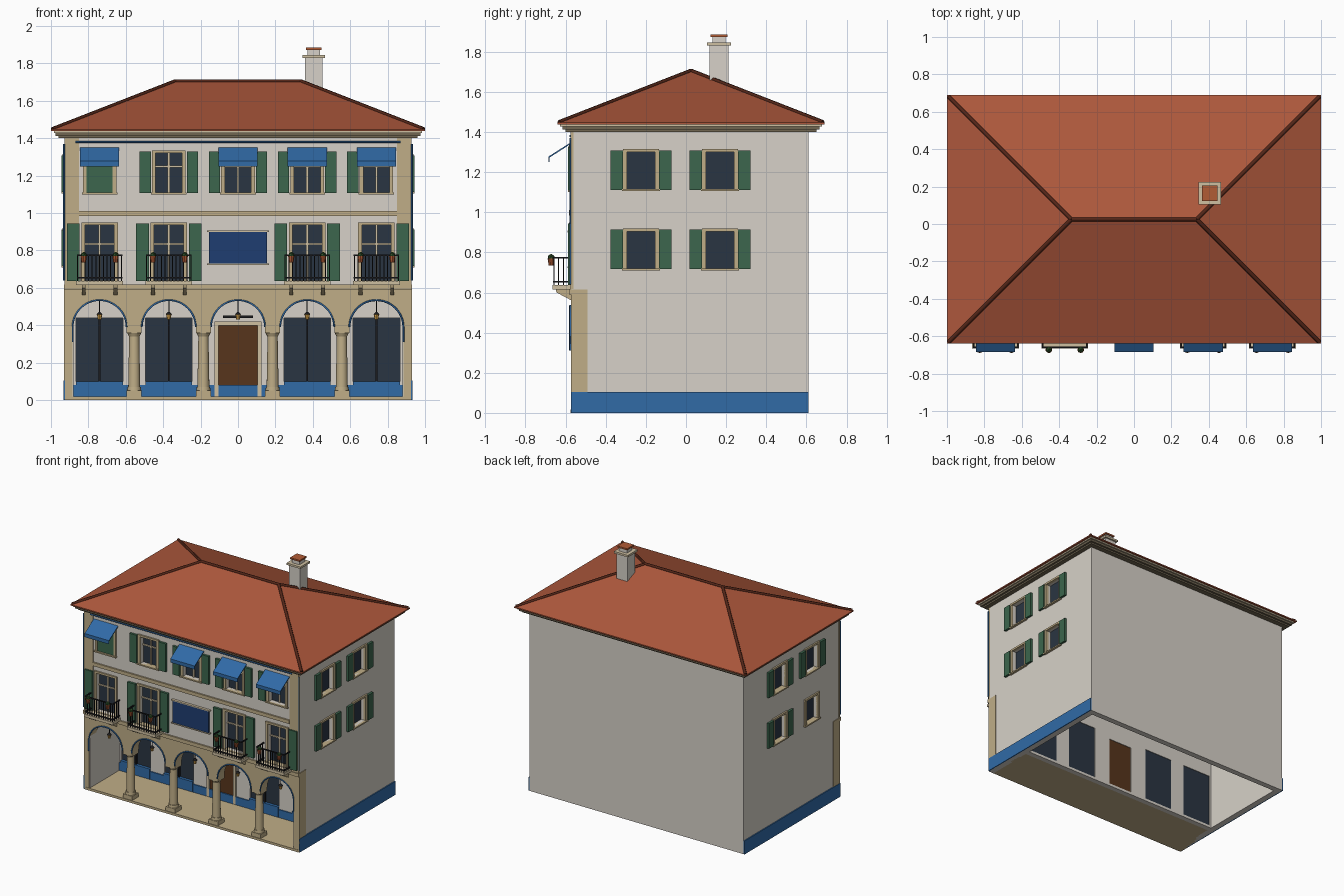
import bpy, bmesh, math
from mathutils import Matrix, Vector

if "Cube" in bpy.data.objects:
    bpy.data.objects.remove(bpy.data.objects["Cube"])

PAL = dict(wall=(214, 208, 199), stone=(190, 172, 134), trim=(205, 190, 160), blue=(52, 106, 165),
           navy=(36, 64, 112), green=(62, 102, 78), glass=(46, 56, 68), door=(88, 56, 34),
           roof=(172, 88, 62), ridge=(84, 42, 30), iron=(34, 34, 36), soffit=(112, 102, 82),
           lamp=(225, 170, 80), pot=(176, 92, 56), leaf=(50, 80, 45))
MATS = {}
for k, c in PAL.items():
    MATS[k] = bpy.data.materials.new(k)
    MATS[k].diffuse_color = (*[(v / 255) ** 2.2 for v in c], 1)

parts = {}


def part(name, col):
    return parts.setdefault(name, (bmesh.new(), col))[0]


def place(face, u, d, z):
    """Wall coordinates (along, outward, up) to world."""
    return {'front': (u, -0.57 - d, z), 'arcade': (u, -0.2 - d, z),
            'right': (0.925 + d, u, z), 'left': (-0.925 - d, u, z)}[face]


def box(name, col, u0, u1, d0, d1, z0, z1, face='front'):
    a, b = Vector(place(face, u0, d0, z0)), Vector(place(face, u1, d1, z1))
    s = b - a
    m = Matrix.Translation((a + b) / 2) @ Matrix.Diagonal((abs(s.x), abs(s.y), abs(s.z), 1))
    bmesh.ops.create_cube(part(name, col), size=1, matrix=m)


def wbox(name, col, x0, x1, y0, y1, z0, z1):
    box(name, col, x0, x1, -0.57 - y0, -0.57 - y1, z0, z1)


def cone(name, col, x, y, z0, z1, r0, r1, n=16):
    bmesh.ops.create_cone(part(name, col), cap_ends=True, segments=n, radius1=r0, radius2=r1,
                          depth=z1 - z0, matrix=Matrix.Translation((x, y, (z0 + z1) / 2)))


def extrude(bm, faces, vec):
    r = bmesh.ops.extrude_face_region(bm, geom=faces, use_keep_orig=True)
    bmesh.ops.translate(bm, vec=vec, verts=[v for v in r['geom'] if isinstance(v, bmesh.types.BMVert)])


def prism(name, col, pts, lo, hi, axis='x'):
    bm = part(name, col)
    vs = [bm.verts.new((lo, p, q) if axis == 'x' else (p, lo, q)) for p, q in pts]
    extrude(bm, [bm.faces.new(vs)], (hi - lo, 0, 0) if axis == 'x' else (0, hi - lo, 0))


def holed_wall(name, face, u0, u1, z0, z1, holes, thick=0.045):
    """Wall panel made from a cell grid with rectangular openings left out."""
    bm = part(name, 'wall')
    us = sorted({u0, u1, *[h[0] for h in holes], *[h[1] for h in holes]})
    zs = sorted({z0, z1, *[h[2] for h in holes], *[h[3] for h in holes]})
    g = {(i, j): bm.verts.new(place(face, u, 0, z)) for i, u in enumerate(us) for j, z in enumerate(zs)}
    faces = []
    for i in range(len(us) - 1):
        for j in range(len(zs) - 1):
            u, z = (us[i] + us[i + 1]) / 2, (zs[j] + zs[j + 1]) / 2
            if not any(h[0] < u < h[1] and h[2] < z < h[3] for h in holes):
                faces.append(bm.faces.new([g[i, j], g[i + 1, j], g[i + 1, j + 1], g[i, j + 1]]))
    extrude(bm, faces, Vector(place(face, 0, -thick, 0)) - Vector(place(face, 0, 0, 0)))
    bmesh.ops.delete(bm, geom=[v for v in bm.verts if not v.link_faces], context='VERTS')


def tube(name, col, paths, r):
    cu = bpy.data.curves.new(name, 'CURVE')
    cu.dimensions, cu.bevel_depth, cu.bevel_resolution, cu.use_fill_caps = '3D', r, 1, True
    for pts in paths:
        s = cu.splines.new('POLY')
        s.points.add(len(pts) - 1)
        for p, c in zip(s.points, pts):
            p.co = (*c, 1)
    cu.materials.append(MATS[col])
    bpy.context.collection.objects.link(bpy.data.objects.new(name, cu))


def window(face, c, z0, z1, hw, bars=True, sides=(-1, 1), off=0.1, sw=0.065):
    """Glass, casement, stone surround, sill and shutters."""
    box('window_glass', 'glass', c - hw, c + hw, -0.04, -0.03, z0, z1, face)
    if bars:
        box('window_bars', 'trim', c - .006, c + .006, -0.03, -0.02, z0, z1, face)
        zb = z0 + (z1 - z0) * 0.66
        box('window_bars', 'trim', c - hw, c + hw, -0.03, -0.02, zb - .005, zb + .005, face)
    for s in (-1, 1):
        box('window_surrounds', 'stone', c + s * hw, c + s * (hw + .02), -.01, .01, z0, z1, face)
    box('window_surrounds', 'stone', c - hw - .02, c + hw + .02, -.01, .012, z1, z1 + .015, face)
    box('window_surrounds', 'stone', c - hw - .025, c + hw + .025, -.03, .018, z0 - .01, z0, face)
    for s in sides:
        box('shutters', 'green', c + s * off, c + s * (off + sw), 0, .018, z0 - .003, z1 + .008, face)


BAYS = [-0.74, -0.37, 0, 0.37, 0.74]
BALC = [-0.74, -0.37, 0.37, 0.74]

# upper front wall and its windows
holed_wall('front_wall', 'front', -.925, .925, .6, 1.4,
           [(b - .078, b + .078, .64, .935) for b in BALC] + [(b - .07, b + .07, 1.11, 1.32) for b in BAYS])
for b in BALC:
    outer = (-1,) if b < -.5 else (1,) if b > .5 else (-1, 1)
    window('front', b, .64, .935, .078, sides=outer, off=.107, sw=.068)
for b in BAYS:
    window('front', b, 1.11, 1.32, .07, sides=() if b < -.5 else (-1,) if b > .5 else (-1, 1), off=.096, sw=.06)
box('shutters', 'green', -.81, -.67, -.02, .005, 1.11, 1.32)

# side walls, side windows, blue plinth
for f in ('right', 'left'):
    spots = [(y, z) for y in (-.225, .17) for z in (.72, 1.115)]
    holed_wall(f + '_wall', f, -.57, .61, 0, 1.4, [(y - .07, y + .07, z, z + .185) for y, z in spots])
    for y, z in spots:
        bare = f == 'left' and y < 0 and z < 1
        window(f, y, z, z + .185, .07, False, () if bare else (-1, 1), .09, .062)
    box('side_plinth', 'blue', -.572, .61, 0, .008, 0, .105, f)
wbox('back_wall', 'wall', -.925, .925, .565, .61, 0, 1.4)

# arcade front with five arches
R, ZC = .144, .39
outline = [(-.93, 0), (-.93, .615), (.93, .615), (.93, 0), (.884, 0)]
arcs = []
for b in reversed(BAYS):
    arc = [(b + R * math.cos(i * math.pi / 24), ZC + R * math.sin(i * math.pi / 24)) for i in range(25)]
    outline += arc
    arcs.append([(x, -.577, z) for x, z in arc])
prism('arcade_front', 'stone', outline + [(-.884, 0)], -.572, -.49, 'y')
arcs[0].insert(0, (.884, -.577, .31))
arcs[-1].append((-.884, -.577, .31))
tube('arch_light_tubes', 'blue', arcs, .005)

# columns
for c in (-.555, -.185, .185, .555):
    wbox('column_blocks', 'stone', c - .04, c + .04, -.57, -.49, .015, .05)
    cone('column_shafts', 'stone', c, -.53, .05, .07, .038, .036)
    cone('column_shafts', 'stone', c, -.53, .07, .345, .032, .027)
    cone('column_shafts', 'stone', c, -.53, .34, .36, .028, .038)
    wbox('column_blocks', 'stone', c - .04, c + .04, -.57, -.49, .36, .392)

# arcade floor, ceiling, back wall with shop windows and door
wbox('arcade_floor', 'stone', -.92, .92, -.575, -.2, 0, .018)
wbox('arcade_ceiling', 'wall', -.88, .88, -.53, -.16, .58, .6)
holed_wall('arcade_back_wall', 'arcade', -.885, .885, 0, .6,
           [(b - .125, b + .125, .02, .44) for b in BALC] + [(-.105, .105, .02, .4)], .04)
for b in BALC:
    box('shop_glass', 'glass', b - .125, b + .125, -.035, -.01, .02, .44, 'arcade')
    box('shop_mullions', 'iron', b - .005, b + .005, -.01, .004, .1, .44, 'arcade')
    box('shop_panels', 'blue', b - .125, b + .125, -.01, .012, .02, .1, 'arcade')
box('door', 'door', -.105, .105, -.035, -.005, .02, .4, 'arcade')
for s in (-1, 1):
    box('door_frame', 'trim', s * .105, s * .125, -.01, .01, .02, .42, 'arcade')
box('door_frame', 'trim', -.105, .105, -.01, .01, .4, .42, 'arcade')
box('door_lamp_bar', 'iron', -.08, .08, 0, .02, .44, .452, 'arcade')
box('arcade_dado', 'blue', -.88, .88, 0, .008, .018, .08, 'arcade')

# hanging lanterns
for b in BAYS:
    cone('lantern_rods', 'iron', b, -.53, .46, .535, .003, .003, 6)
    cone('lantern_caps', 'iron', b, -.53, .457, .472, .018, .004, 8)
    cone('lantern_glass', 'lamp', b, -.53, .43, .457, .009, .014, 8)

# string courses, corner pilasters, downpipes
box('string_courses', 'stone', -.93, .93, 0, .012, .59, .618)
box('string_courses', 'stone', -.85, .85, 0, .012, .985, 1.012)
for s in (-1, 1):
    box('corner_pilasters', 'stone', s * .85, s * .927, -.01, .006, .618, 1.4)
tube('blue_pipes', 'blue', [[(s * .93, -.577, .64), (s * .93, -.577, 1.37)] for s in (-1, 1)]
     + [[(-.87, -.577, 1.38), (.87, -.577, 1.38)]], .005)

# central panel
box('front_panel', 'navy', -.155, .155, 0, .015, .725, .9)
for z in (.722, .9):
    box('panel_trim', 'trim', -.165, .165, 0, .02, z, z + .008)

# balconies with railings and flower pots
for b in BALC:
    wbox('balcony_slabs', 'trim', b - .125, b + .125, -.665, -.57, .615, .637)
    for s in (-1, 1):
        prism('balcony_brackets', 'stone', [(-.57, .617), (-.65, .617), (-.645, .6), (-.57, .56)],
              b + s * .085 - .01, b + s * .085 + .01)
        for y in (-.635, -.61, -.585):
            cone('balcony_bars', 'iron', b + s * .118, y, .637, .77, .003, .003, 6)
        for z in (.65, .77):
            wbox('balcony_rails', 'iron', b + s * .114, b + s * .122, -.66, -.57, z, z + .008)
        x = b + s * .085
        cone('flower_pots', 'pot', x, -.672, .735, .77, .012, .018, 10)
        bmesh.ops.create_icosphere(part('flower_leaves', 'leaf'), subdivisions=1, radius=.018,
                                   matrix=Matrix.Translation((x, -.672, .775)))
    for z in (.65, .77):
        wbox('balcony_rails', 'iron', b - .122, b + .122, -.662, -.654, z, z + .008)
    for i in range(13):
        cone('balcony_bars', 'iron', b - .118 + i * .236 / 12, -.658, .637, .77, .003, .003, 6)

# awnings
for b in (-.74, 0, .37, .74):
    prism('awnings', 'blue', [(-.572, 1.35), (-.685, 1.278), (-.685, 1.25), (-.681, 1.25),
                              (-.681, 1.272), (-.572, 1.342)], b - .105, b + .105)

# cornice and hipped roof
wbox('eaves_soffit', 'soffit', -.96, .96, -.6, .65, 1.4, 1.412)
wbox('eaves_soffit', 'soffit', -.975, .975, -.615, .665, 1.412, 1.43)
wbox('eaves_trim', 'trim', -.985, .985, -.628, .677, 1.428, 1.442)
bm = part('roof', 'roof')
low, mid = [[bm.verts.new((x, y, z)) for x, y in ((-1, -.64), (1, -.64), (1, .69), (-1, .69))]
            for z in (1.438, 1.447)]
ra, rb = bm.verts.new((-.335, .025, 1.705)), bm.verts.new((.335, .025, 1.705))
bm.faces.new(low)
for i in range(4):
    bm.faces.new([low[i], low[i - 1], mid[i - 1], mid[i]])
for f in ([mid[0], mid[1], rb, ra], [mid[1], mid[2], rb], [mid[2], mid[3], ra, rb], [mid[3], mid[0], ra]):
    bm.faces.new(f)
tube('ridge_tiles', 'ridge', [[ra.co, rb.co]] + [[(sx * .992, y, 1.449), (sx * .335, .025, 1.705)]
                                                 for sx in (-1, 1) for y in (-.632, .682)], .011)

# chimney
cx, cy = .405, .165
for n, c, h, z0, z1 in (('chimney_stack', 'wall', .047, 1.5, 1.83), ('chimney_cap', 'trim', .06, 1.83, 1.845),
                        ('chimney_pot', 'wall', .033, 1.845, 1.873), ('chimney_lid', 'pot', .042, 1.873, 1.885)):
    wbox(n, c, cx - h, cx + h, cy - h, cy + h, z0, z1)

# turn every collected part into an object
for name, (bm, col) in parts.items():
    bmesh.ops.recalc_face_normals(bm, faces=bm.faces)
    me = bpy.data.meshes.new(name)
    bm.to_mesh(me)
    me.materials.append(MATS[col])
    ob = bpy.data.objects.new(name, me)
    bpy.context.collection.objects.link(ob)
    if name == 'column_shafts':
        bpy.context.view_layer.objects.active = ob
        ob.select_set(True)
        bpy.ops.object.shade_smooth_by_angle()
        ob.select_set(False)

for m in bpy.data.materials:
    if m.users and not m.is_grease_pencil:
        m.use_nodes = True
        m.node_tree.nodes["Principled BSDF"].inputs["Base Color"].default_value = m.diffuse_color
